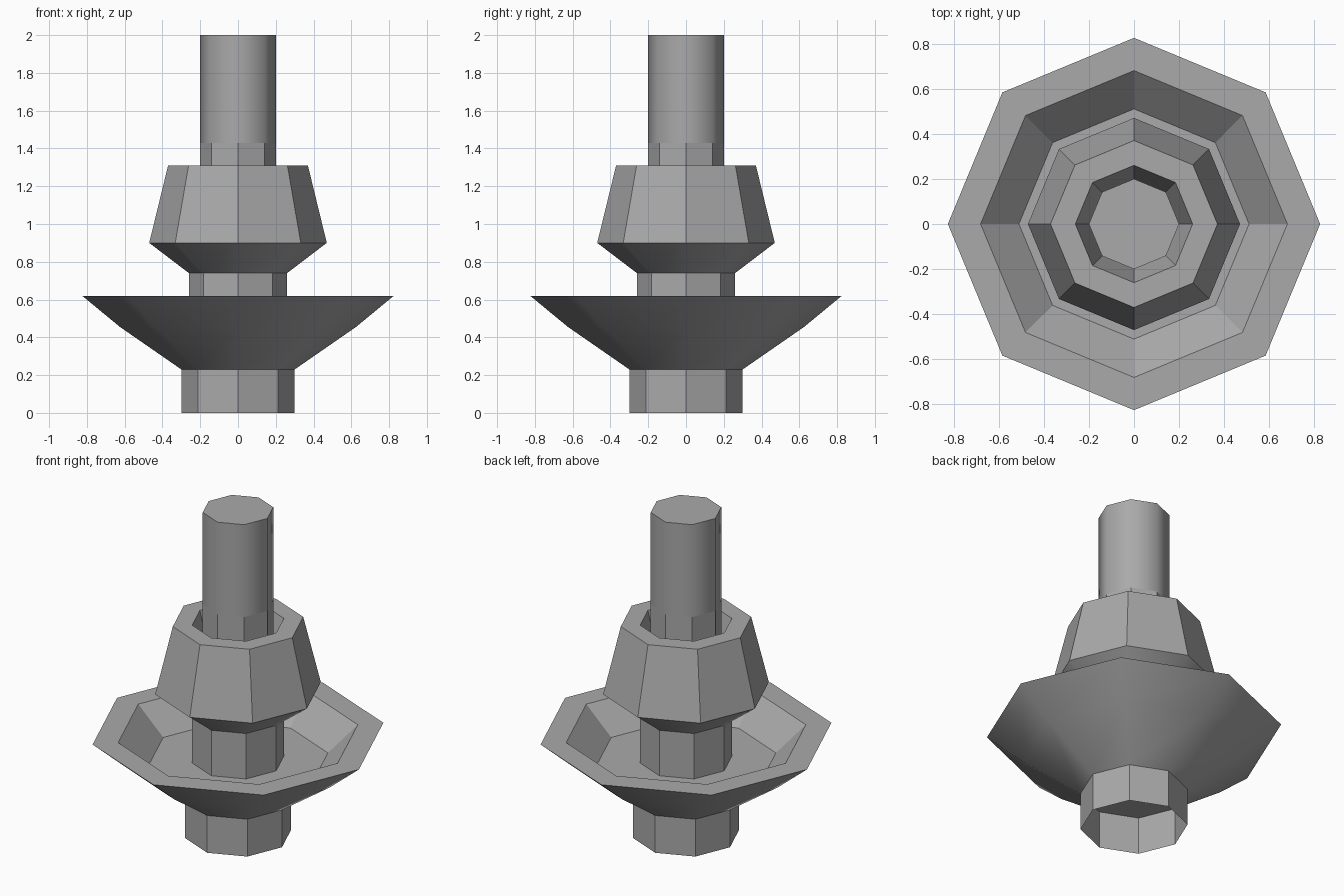
import bpy
import bmesh
from math import cos, sin, pi, radians

SIDES = 8

cube = bpy.data.objects.get("Cube")
if cube:
    bpy.data.objects.remove(cube, do_unlink=True)

# Single plain grey
grey = bpy.data.materials.new("plain_grey")
grey.use_nodes = True
colour = (0.4, 0.4, 0.4, 1)
grey.diffuse_color = colour
grey.node_tree.nodes["Principled BSDF"].inputs["Base Color"].default_value = colour


def lathe(name, profile, smooth_angle, cap_start=False, cap_end=False):
    """Turn a (radius, height) profile, listed upward on the outside, into an octagonal part."""
    bm = bmesh.new()
    rings = []
    for r, z in profile:
        rings.append([bm.verts.new((r * cos(2 * pi * i / SIDES), r * sin(2 * pi * i / SIDES), z))
                      for i in range(SIDES)])
    for low, high in zip(rings, rings[1:]):
        for i in range(SIDES):
            j = (i + 1) % SIDES
            bm.faces.new((low[i], low[j], high[j], high[i]))
    if cap_start:
        bm.faces.new(rings[0][::-1])
    if cap_end:
        bm.faces.new(rings[-1])
    mesh = bpy.data.meshes.new(name)
    bm.to_mesh(mesh)
    bm.free()
    mesh.materials.append(grey)
    obj = bpy.data.objects.new(name, mesh)
    bpy.context.collection.objects.link(obj)
    bpy.ops.object.select_all(action='DESELECT')
    obj.select_set(True)
    bpy.context.view_layer.objects.active = obj
    bpy.ops.object.shade_smooth_by_angle(angle=radians(smooth_angle))
    return obj


# Open foot, closed above by the underside of the dish
lathe("foot", [(0.30, 0), (0.30, 0.23)], 30)

# Wide drip dish with a flat rim and sunken floor
lathe("drip_dish", [(0.30, 0.23), (0.625, 0.455), (0.825, 0.62),
                    (0.68, 0.62), (0.51, 0.46), (0.26, 0.46)], 30, cap_start=True)

# Short neck between dish and cup
lathe("neck", [(0.26, 0.46), (0.26, 0.74)], 30)

# Tapered cup with a socket for the candle
lathe("candle_cup", [(0.26, 0.74), (0.47, 0.90), (0.37, 1.31),
                     (0.26, 1.31), (0.20, 1.08)], 30)

# Candle: faceted foot in the socket, smooth shaft above
lathe("candle_foot", [(0.20, 1.08), (0.20, 1.43)], 30, cap_start=True)
lathe("candle_shaft", [(0.20, 1.43), (0.20, 2.0)], 50, cap_end=True)
